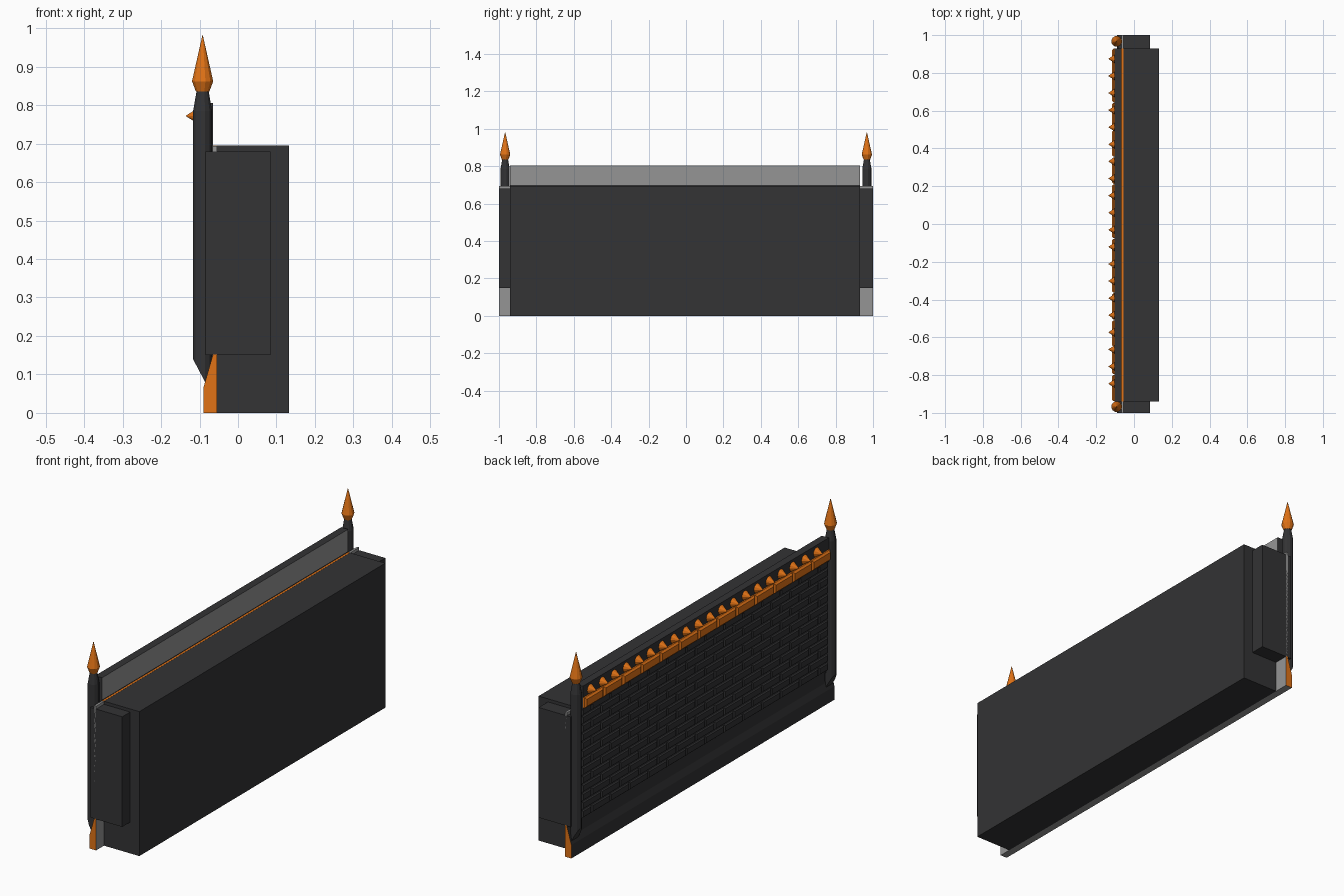
import bpy, bmesh, math
from mathutils import Matrix

if "Cube" in bpy.data.objects:
    bpy.data.objects.remove(bpy.data.objects["Cube"])


def mat(name, col):
    m = bpy.data.materials.new(name)
    m.diffuse_color = (*col, 1)
    m.use_nodes = True
    m.node_tree.nodes["Principled BSDF"].inputs["Base Color"].default_value = m.diffuse_color
    return m


DARK = mat("charcoal", (0.033, 0.033, 0.035))
GREY = mat("bare grey", (0.30, 0.30, 0.30))
ORANGE = mat("orange", (0.75, 0.17, 0.008))


def finish(name, bm, mats, rule=None):
    bmesh.ops.recalc_face_normals(bm, faces=bm.faces)
    if rule:
        for f in bm.faces:
            f.material_index = rule(f.normal)
    me = bpy.data.meshes.new(name)
    bm.to_mesh(me)
    bm.free()
    for m in mats:
        me.materials.append(m)
    ob = bpy.data.objects.new(name, me)
    bpy.context.collection.objects.link(ob)
    return ob


def add_prism(bm, pts, y0, y1):
    """Extrude an xz outline along y."""
    a = [bm.verts.new((x, y0, z)) for x, z in pts]
    b = [bm.verts.new((x, y1, z)) for x, z in pts]
    bm.faces.new(a)
    bm.faces.new(b[::-1])
    for i in range(len(pts)):
        j = (i + 1) % len(pts)
        bm.faces.new((a[i], b[i], b[j], a[j]))


def box(name, x, y, z, mats, rule=None):
    bm = bmesh.new()
    add_prism(bm, [(x[0], z[0]), (x[1], z[0]), (x[1], z[1]), (x[0], z[1])], *y)
    return finish(name, bm, mats, rule)


def add_brick(bm, y0, y1, z0, z1, back, front, chamfer):
    """Brick whose outer face (towards -x) is chamfered."""
    c, mid = chamfer, front + chamfer
    rings = []
    for x, s in ((back, 0), (mid, 0), (front, c)):
        rings.append([bm.verts.new((x, y, z)) for y, z in
                      ((y0 + s, z0 + s), (y1 - s, z0 + s), (y1 - s, z1 - s), (y0 + s, z1 - s))])
    for r, q in zip(rings, rings[1:]):
        for i in range(4):
            j = (i + 1) % 4
            bm.faces.new((r[i], r[j], q[j], q[i]))
    bm.faces.new(rings[-1])
    bm.faces.new(rings[0][::-1])


def add_lathe(bm, cx, cy, profile, n=12):
    """Closed round shape from (radius, z) pairs; returns the rings."""
    rings = []
    for r, z in profile:
        rings.append([bm.verts.new((cx + r * math.cos(2 * math.pi * (i + .5) / n),
                                    cy + r * math.sin(2 * math.pi * (i + .5) / n), z))
                      for i in range(n)])
    for a, b in zip(rings, rings[1:]):
        for i in range(n):
            j = (i + 1) % n
            bm.faces.new((a[i], a[j], b[j], b[i]))
    bm.faces.new(rings[0][::-1])
    bm.faces.new(rings[-1])
    return rings


Y0, Y1 = -0.94, 0.93

# Solid wall core and the brick backing in front of it
box("wall_core", (-0.055, 0.133), (Y0, Y1), (0, 0.695), [DARK])
box("brick_backing", (-0.082, -0.065), (Y0, Y1), (0.1, 0.70), [DARK])
box("orange_seam", (-0.067, -0.055), (Y0, Y1), (0.10, 0.6955), [ORANGE])

# Plinth: orange ends, grey back and underside, dark front
bm = bmesh.new()
add_prism(bm, [(-0.09, 0), (-0.055, 0), (-0.055, 0.152), (-0.065, 0.152), (-0.09, 0.065)], -1, 1)
finish("plinth", bm, [DARK, GREY, ORANGE],
       lambda n: 2 if abs(n.y) > .9 else 1 if n.x > .9 or n.z < -.9 else 0)

# Parapet with a bare grey back
box("parapet", (-0.102, -0.065), (Y0, Y1), (0.69, 0.805), [DARK, GREY],
    lambda n: 1 if n.x > .9 else 0)

# Dark brick courses in running bond
ROWS, LENGTH, GAP = 13, (Y1 - Y0) / 13, 0.004
H = (0.70 - 0.165) / ROWS
bm = bmesh.new()
for r in range(ROWS):
    z = 0.165 + r * H
    y = Y0 - (LENGTH / 2 if r % 2 == 0 else 0)
    while y < Y1 - 0.01:
        a, b = max(y, Y0) + GAP / 2, min(y + LENGTH, Y1) - GAP / 2
        add_brick(bm, a, b, z + GAP / 2, z + H - GAP / 2, -0.08, -0.100, 0.005)
        y += LENGTH
finish("brick_courses", bm, [DARK])

# Orange top course
bm = bmesh.new()
for i in range(13):
    y = Y0 + i * LENGTH
    add_brick(bm, y + GAP / 2, y + LENGTH - GAP / 2, 0.70, 0.75, -0.08, -0.117, 0.008)
finish("orange_course", bm, [ORANGE])

# Row of pointed studs on the parapet
bm = bmesh.new()
for i in range(20):
    m = Matrix.Translation((-0.1175, -0.845 + i * 0.0905, 0.772)) @ Matrix.Rotation(-math.pi / 2, 4, 'Y')
    bmesh.ops.create_cone(bm, cap_ends=True, segments=10, radius1=0.024, radius2=0.001,
                          depth=0.035, matrix=m)
finish("studs", bm, [ORANGE])

# Ends: side block, grey strip, post and spear finial
for side, inner, tag in ((-1, Y0, "front"), (1, Y1, "back")):
    ys = tuple(sorted((side, inner)))
    box(tag + "_end_block", (-0.085, 0.084), ys, (0.15, 0.68), [DARK])
    box(tag + "_end_strip", (-0.066, -0.055), ys, (0.15, 0.694), [GREY])

    cx, cy = -0.092, side * 0.967
    bm = bmesh.new()
    rings = add_lathe(bm, cx, cy, [(0.0255, 0.14), (0.0255, 0.785), (0.016, 0.838)])
    for v in rings[0]:  # slanted foot
        v.co.z = 0.14 - (v.co.x + 0.117) * 1.9
    finish(tag + "_post", bm, [DARK])

    bm = bmesh.new()
    add_lathe(bm, cx, cy, [(0.018, 0.835), (0.0285, 0.862), (0.0005, 0.982)])
    finish(tag + "_finial", bm, [ORANGE])
